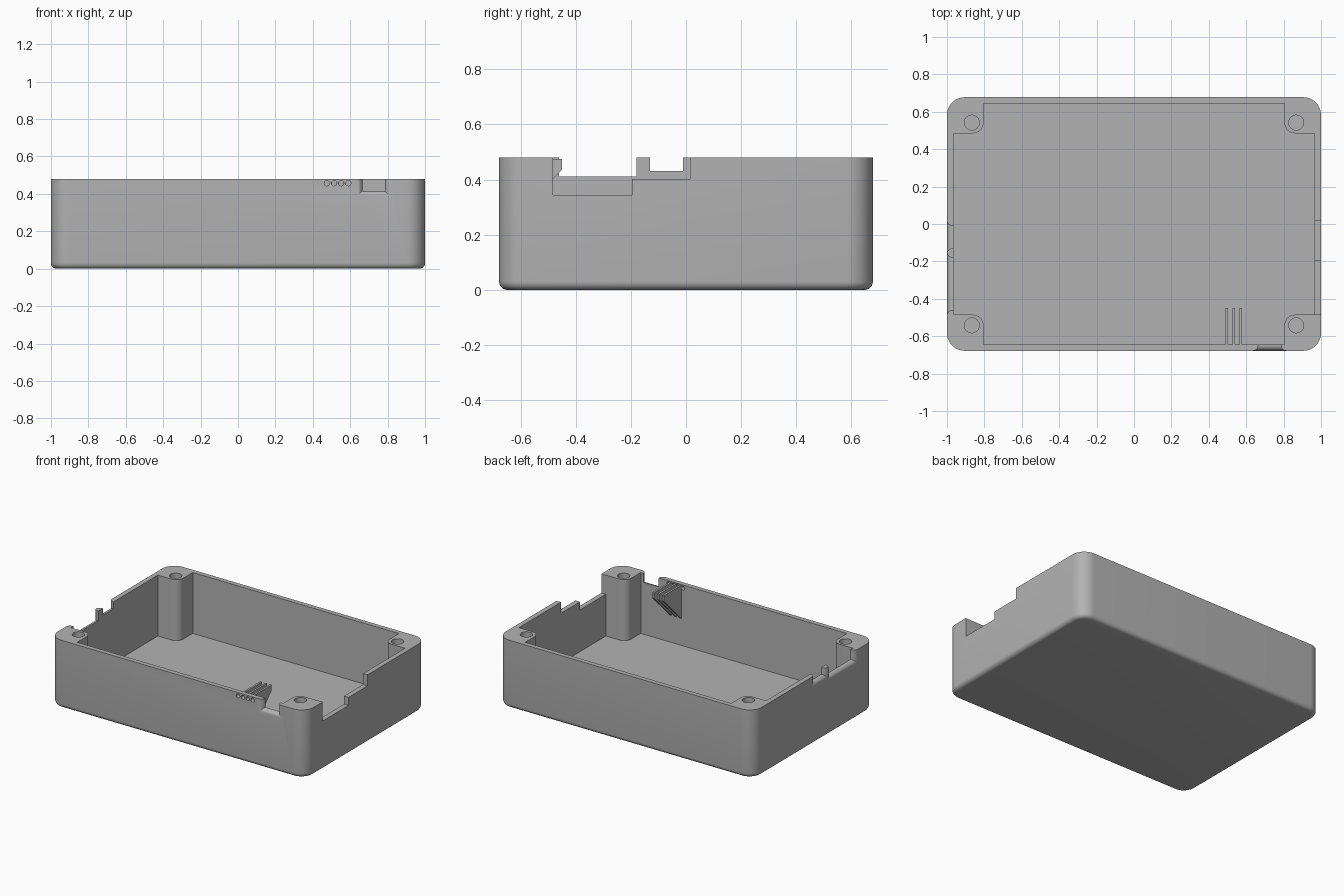
import bpy, bmesh, math
from mathutils import Vector

if "Cube" in bpy.data.objects:
    bpy.data.objects.remove(bpy.data.objects["Cube"])

L, W, H = 1.0, 0.678, 0.48          # half length, half width, height
IL, IW = 0.965, 0.645               # inner wall faces
PX, PY = 0.805, 0.485               # inner faces of the corner posts
FLOOR = 0.05

grey = bpy.data.materials.new("plain grey")
grey.diffuse_color = (0.45, 0.45, 0.45, 1)
grey.use_nodes = True
grey.node_tree.nodes["Principled BSDF"].inputs["Base Color"].default_value = grey.diffuse_color


def loft(name, loops):
    """Closed solid through a series of matching point loops."""
    bm = bmesh.new()
    rings = [[bm.verts.new(p) for p in loop] for loop in loops]
    n = len(rings[0])
    for a, b in zip(rings, rings[1:]):
        for i in range(n):
            bm.faces.new((a[i], a[(i + 1) % n], b[(i + 1) % n], b[i]))
    bm.faces.new(rings[0][::-1])
    bm.faces.new(rings[-1])
    bmesh.ops.recalc_face_normals(bm, faces=bm.faces)
    me = bpy.data.meshes.new(name)
    bm.to_mesh(me)
    bm.free()
    me.materials.append(grey)
    ob = bpy.data.objects.new(name, me)
    bpy.context.collection.objects.link(ob)
    return ob


def arc(cx, cy, r, a0, a1, n):
    return [(cx + r * math.cos(math.radians(a0 + (a1 - a0) * i / n)),
             cy + r * math.sin(math.radians(a0 + (a1 - a0) * i / n))) for i in range(n + 1)]


def rounded_rect(hx, hy, r, z):
    pts = []
    for sx, sy, a in ((1, 1, 0), (-1, 1, 90), (-1, -1, 180), (1, -1, 270)):
        pts += arc(sx * (hx - r), sy * (hy - r), r, a, a + 90, 10)
    return [(x, y, z) for x, y in pts]


def cut(target, cutter):
    mod = target.modifiers.new("cut", 'BOOLEAN')
    mod.operation, mod.solver, mod.object = 'DIFFERENCE', 'EXACT', cutter
    bpy.context.view_layer.objects.active = target
    bpy.ops.object.modifier_apply(modifier=mod.name)
    bpy.data.objects.remove(cutter)


def smooth(ob):
    bpy.ops.object.select_all(action='DESELECT')
    ob.select_set(True)
    bpy.context.view_layer.objects.active = ob
    bpy.ops.object.shade_smooth_by_angle(angle=math.radians(30))


def cylinder(name, p0, p1, r, n):
    p0, p1 = Vector(p0), Vector(p1)
    q = (p1 - p0).to_track_quat('Z', 'Y')
    ring = [q @ Vector((x, y, 0)) for x, y in arc(0, 0, r, 0, 360, n)[:-1]]
    return loft(name, [[p0 + v for v in ring], [p1 + v for v in ring]])


def notch(place, a, b, z, wall, flare):
    """Cutter open at the rim; its sides curve outwards by flare towards the outer face."""
    steps = [(-0.02, 0)]
    if flare:
        steps += [(wall - flare * (1 - math.sin(t)), flare * (1 - math.cos(t)))
                  for t in (math.pi / 2 * i / 6 for i in range(7))]
    steps.append((wall + 0.02, flare))
    loops = [[place(d, u, v) for u, v in ((a - o, z - o), (b + o, z - o), (b + o, 0.6), (a - o, 0.6))]
             for d, o in steps]
    return loft("notch_cutter", loops)


# tray body with rounded corners and a rounded bottom edge
R = 0.03
base = []
for i in range(7):
    t = math.pi / 2 * i / 6
    inset = R * (1 - math.sin(t))
    base.append(rounded_rect(L - inset, W - inset, 0.095 - inset, R * (1 - math.cos(t))))
tray = loft("tray_body", base + [rounded_rect(L, W, 0.095, H)])

# cavity outline steps around the four corner posts
quarter = [(IL, PY)] + arc(PX + 0.055, PY + 0.055, 0.055, 270, 180, 8) + [(PX, IW)]
outline = []
for sx, sy in ((1, 1), (-1, 1), (-1, -1), (1, -1)):
    pts = [(sx * x, sy * y) for x, y in quarter]
    outline += pts if sx * sy > 0 else pts[::-1]
cut(tray, loft("cavity_cutter", [[(x, y, z) for x, y in outline] for z in (FLOOR, 0.6)]))

# screw holes in the posts
for sx in (-1, 1):
    for sy in (-1, 1):
        cut(tray, cylinder("screw_cutter", (sx * 0.867, sy * 0.542, 0.18),
                           (sx * 0.867, sy * 0.542, 0.6), 0.04, 32))

# openings in the walls
front = lambda d, u, v: (u, -IW - d, v)
left = lambda d, u, v: (-IL - d, u, v)
right = lambda d, u, v: (IL + d, u, v)
for place, a, b, z, wall, flare in (
        (front, 0.665, 0.785, 0.415, W - IW, 0.03),
        (left, -0.46, -0.18, 0.412, L - IL, 0.03),
        (left, -0.13, -0.01, 0.432, L - IL, 0.03),
        (right, -0.483, -0.195, 0.345, L - IL, 0),
        (right, -0.2, 0.017, 0.402, L - IL, 0)):
    cut(tray, notch(place, a, b, z, wall, flare))

# row of light holes through the front wall
for x in (0.475, 0.514, 0.552, 0.59):
    cut(tray, cylinder("light_cutter", (x, -0.72, 0.457), (x, -0.62, 0.457), 0.014, 20))
smooth(tray)

# triangular divider fins behind the light holes
fin = ((-0.65, 0.475), (-0.45, 0.475), (-0.45, 0.435), (-0.645, 0.24), (-0.65, 0.24))
for i, x in enumerate((0.495, 0.533, 0.571)):
    loft(f"divider_fin_{i + 1}", [[(x + s, y, z) for y, z in fin] for s in (-0.007, 0.007)])
